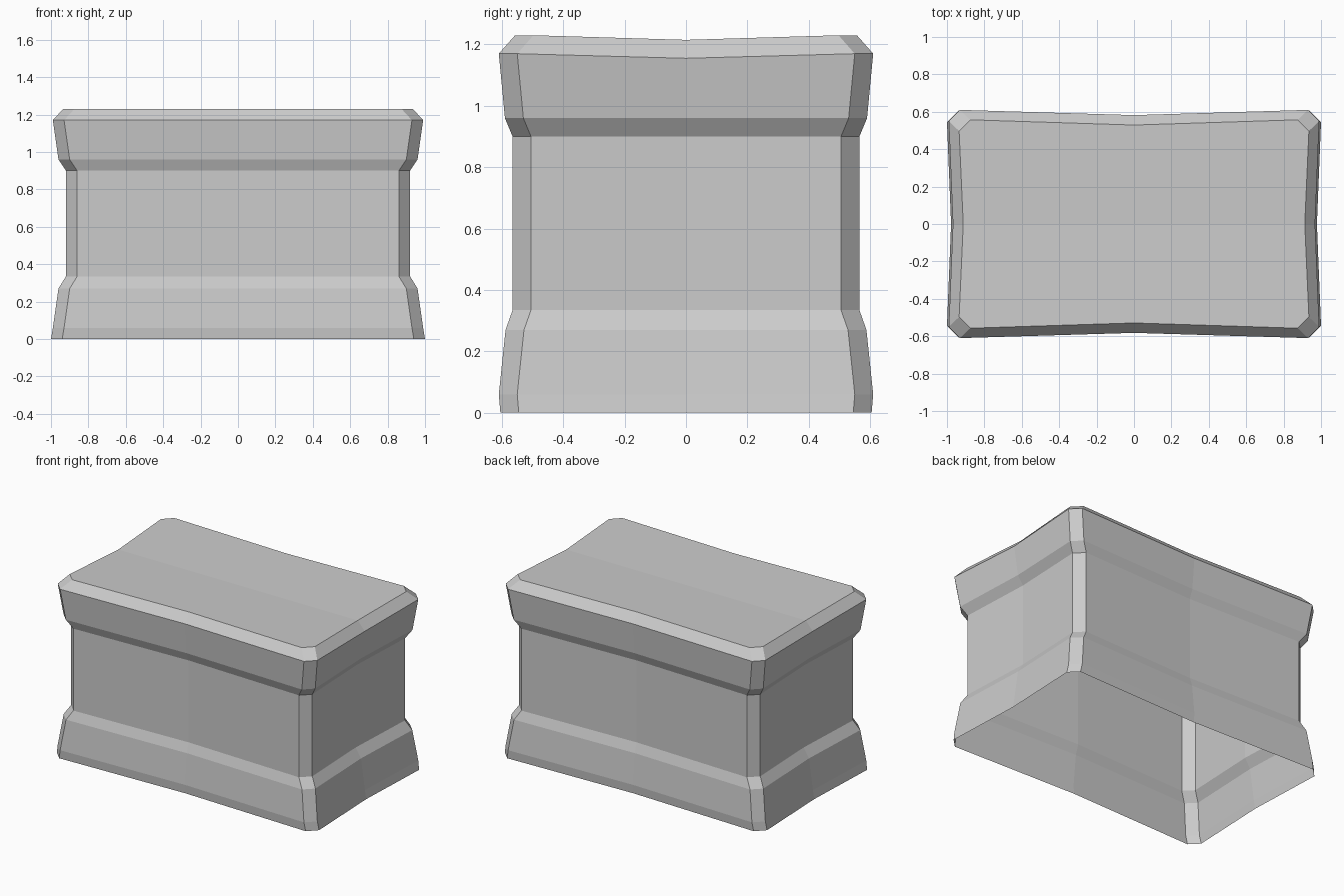
import bpy, bmesh

if "Cube" in bpy.data.objects:
    bpy.data.objects.remove(bpy.data.objects["Cube"])

# Profile levels: height, half width x, half depth y (all corners chamfered by C)
LEVELS = [
    (0.00, 1.00, 0.605),
    (0.06, 0.99, 0.61),
    (0.27, 0.96, 0.588),
    (0.335, 0.92, 0.565),
    (0.90, 0.92, 0.565),
    (0.96, 0.96, 0.59),
    (1.17, 0.99, 0.61),
    (1.23, 0.935, 0.557),
]
C = 0.06       # corner chamfer
PINCH = 0.028  # inward bow at the middle of each side
DIP = 0.015    # sag of the rim at the short sides

bm = bmesh.new()


def ring(z, hx, hy):
    """Chamfered rectangle with a pinched midpoint on every side."""
    side_z = z - DIP if z > 1.0 else z
    sx, sy = hx - 0.022, hy - PINCH
    pts = [
        (sx, 0, side_z), (hx, hy - C, z), (hx - C, hy, z),
        (0, sy, z), (C - hx, hy, z), (-hx, hy - C, z),
        (-sx, 0, side_z), (-hx, C - hy, z), (C - hx, -hy, z),
        (0, -sy, z), (hx - C, -hy, z), (hx, C - hy, z),
    ]
    return [bm.verts.new(p) for p in pts]


# Walls
rings = [ring(*level) for level in LEVELS]
for low, high in zip(rings, rings[1:]):
    for i in range(12):
        j = (i + 1) % 12
        bm.faces.new((low[i], low[j], high[j], high[i]))

# Lid in two halves meeting at the sagging centre line, open underneath
top = rings[-1]
bm.faces.new(top[0:7])
bm.faces.new(top[6:12] + top[0:1])

mesh = bpy.data.meshes.new("pedestal_block")
bm.to_mesh(mesh)
bm.free()
block = bpy.data.objects.new("pedestal_block", mesh)
bpy.context.collection.objects.link(block)
